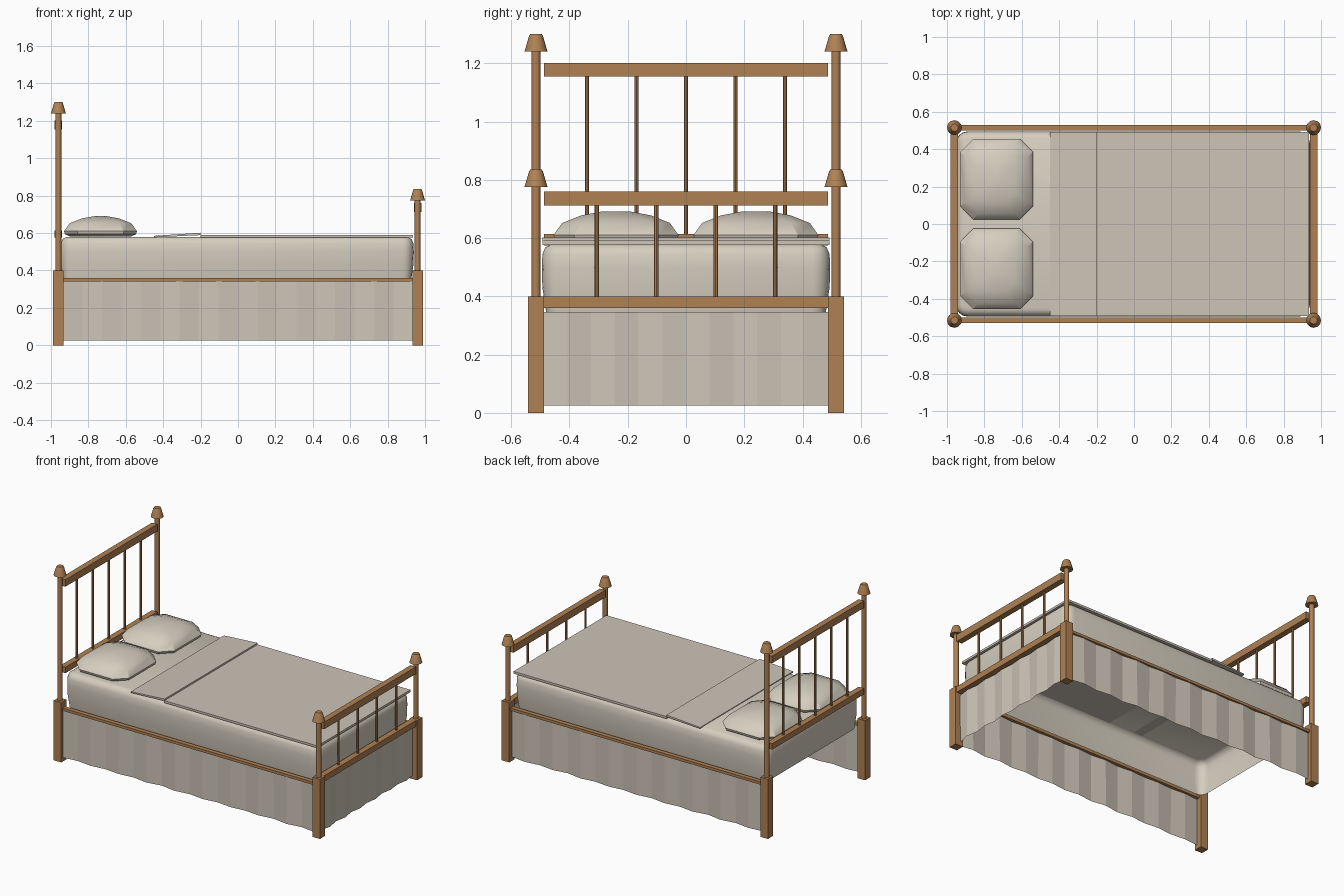
import bpy, bmesh, math, random

if "Cube" in bpy.data.objects:
    bpy.data.objects.remove(bpy.data.objects["Cube"])

random.seed(4)


def material(name, rgb):
    m = bpy.data.materials.new(name)
    m.diffuse_color = (*rgb, 1)
    m.use_nodes = True
    m.node_tree.nodes["Principled BSDF"].inputs["Base Color"].default_value = m.diffuse_color
    return m


WOOD = material("warm wood", (0.43, 0.22, 0.088))
CREAM = material("cream fabric", (0.67, 0.62, 0.525))
LINEN = material("linen fabric", (0.61, 0.555, 0.475))


def finish(name, bm, mat, smooth=None):
    bmesh.ops.recalc_face_normals(bm, faces=bm.faces)
    me = bpy.data.meshes.new(name)
    bm.to_mesh(me)
    bm.free()
    me.materials.append(mat)
    ob = bpy.data.objects.new(name, me)
    bpy.context.collection.objects.link(ob)
    if smooth:
        bpy.ops.object.select_all(action='DESELECT')
        ob.select_set(True)
        bpy.context.view_layer.objects.active = ob
        bpy.ops.object.shade_smooth_by_angle(angle=math.radians(smooth))
    return ob


def loft(name, rings, mat, smooth=None, cap_start=True, cap_end=True):
    """Skin a stack of equal-length point rings."""
    bm = bmesh.new()
    vs = [[bm.verts.new(p) for p in r] for r in rings]
    n = len(vs[0])
    for a, b in zip(vs, vs[1:]):
        for i in range(n):
            j = (i + 1) % n
            bm.faces.new((a[i], a[j], b[j], b[i]))
    if cap_start:
        bm.faces.new(vs[0][::-1])
    if cap_end:
        bm.faces.new(vs[-1])
    return finish(name, bm, mat, smooth)


def box(name, x, y, z, mat):
    rings = [[(x[0], y[0], h), (x[1], y[0], h), (x[1], y[1], h), (x[0], y[1], h)] for h in z]
    return loft(name, rings, mat)


def lathe(name, cx, cy, profile, sides, mat):
    rings = [[(cx + r * math.cos(2 * math.pi * i / sides),
               cy + r * math.sin(2 * math.pi * i / sides), z) for i in range(sides)]
             for r, z in profile]
    return loft(name, rings, mat, 40)


def rounded(cx, cy, hx, hy, r, z, steps):
    """Rectangle ring with corners of radius r (steps=1 gives a chamfer)."""
    pts = []
    for k, (sx, sy) in enumerate(((1, 1), (-1, 1), (-1, -1), (1, -1))):
        for s in range(steps + 1):
            a = math.pi / 2 * (k + s / steps)
            pts.append((cx + sx * (hx - r) + r * math.cos(a),
                        cy + sy * (hy - r) + r * math.sin(a), z))
    return pts


# Corner legs, round posts and finials
PX, PY = 0.96, 0.515
for end, sx, top in (("head", -1, 1.24), ("foot", 1, 0.775)):
    for side, sy in (("front", -1), ("back", 1)):
        x, y = sx * PX, sy * PY
        box(f"{end}_{side}_leg", (x - .028, x + .028), (y - .028, y + .028), (0, .4), WOOD)
        lathe(f"{end}_{side}_post", x, y, [(.016, .4), (.016, top)], 12, WOOD)
        lathe(f"{end}_{side}_finial", x, y,
              [(.04, top), (.036, top + .012), (.024, top + .054), (.02, top + .06)], 12, WOOD)

# Headboard and footboard rails with spindles
for name, sx, lo, hi, ys in (
        ("headboard", -1, (.575, .615), (1.155, 1.202), (-.34, -.17, 0, .17, .34)),
        ("footboard", 1, (.36, .4), (.712, .76), (-.306, -.102, .102, .306))):
    x = sx * PX
    for part, z in (("lower", lo), ("top", hi)):
        box(f"{name}_{part}_rail", (x - .02, x + .02), (-.487, .487), z, WOOD)
    for i, y in enumerate(ys):
        lathe(f"{name}_spindle_{i + 1}", x, y, [(.0075, lo[1]), (.0075, hi[0])], 8, WOOD)

# Side rails
for side, sy in (("front", -1), ("back", 1)):
    box(f"{side}_side_rail", (-.935, .935), sorted((sy * .5, sy * .53)), (.342, .36), WOOD)

# Mattress: soft shell, open underneath
loft("mattress", [rounded(-.005, 0, .945 - d, .495 - d, max(.06 - d, .02), z, 4)
                  for d, z in ((.015, .345), (.002, .43), (0, .5), (.002, .545),
                               (.012, .568), (.035, .58))],
     CREAM, 50, cap_start=False)

# Blanket and turned-down fold
box("blanket", (-.2, .935), (-.493, .493), (.576, .591), LINEN)
fold = [(-.45, .577), (-.2, .589), (-.2, .602), (-.45, .585)]
loft("blanket_fold", [[(x, y, z) for x, z in fold] for y in (-.493, .493)], LINEN)

# Pillows
for side, cy in (("front", -.24), ("back", .24)):
    loft(f"{side}_pillow",
         [rounded(-.735, cy, .195 - d, .215 - d, c, z, 1)
          for d, c, z in ((.03, .06, .583), (.005, .07, .594), (0, .07, .61),
                          (.03, .065, .652), (.095, .05, .678), (.17, .02, .692))],
         CREAM, 35)


# Pleated skirt panels on three sides, the head end is open
def skirt(name, point, half, count):
    bm = bmesh.new()
    cols = []
    for i in range(count + 1):
        t = -half + 2 * half * i / count
        d = (.009 if i % 2 else -.009) * random.uniform(.5, 1)
        cols.append([bm.verts.new((*point(t, d * k), z)) for k, z in ((1, .025), (.7, .347))])
    for a, b in zip(cols, cols[1:]):
        bm.faces.new((a[0], b[0], b[1], a[1]))
    finish(name, bm, LINEN)


skirt("front_skirt", lambda t, d: (t, -.518 + d), .935, 18)
skirt("back_skirt", lambda t, d: (t, .518 + d), .935, 18)
skirt("foot_skirt", lambda t, d: (.96 + d, t), .488, 12)
